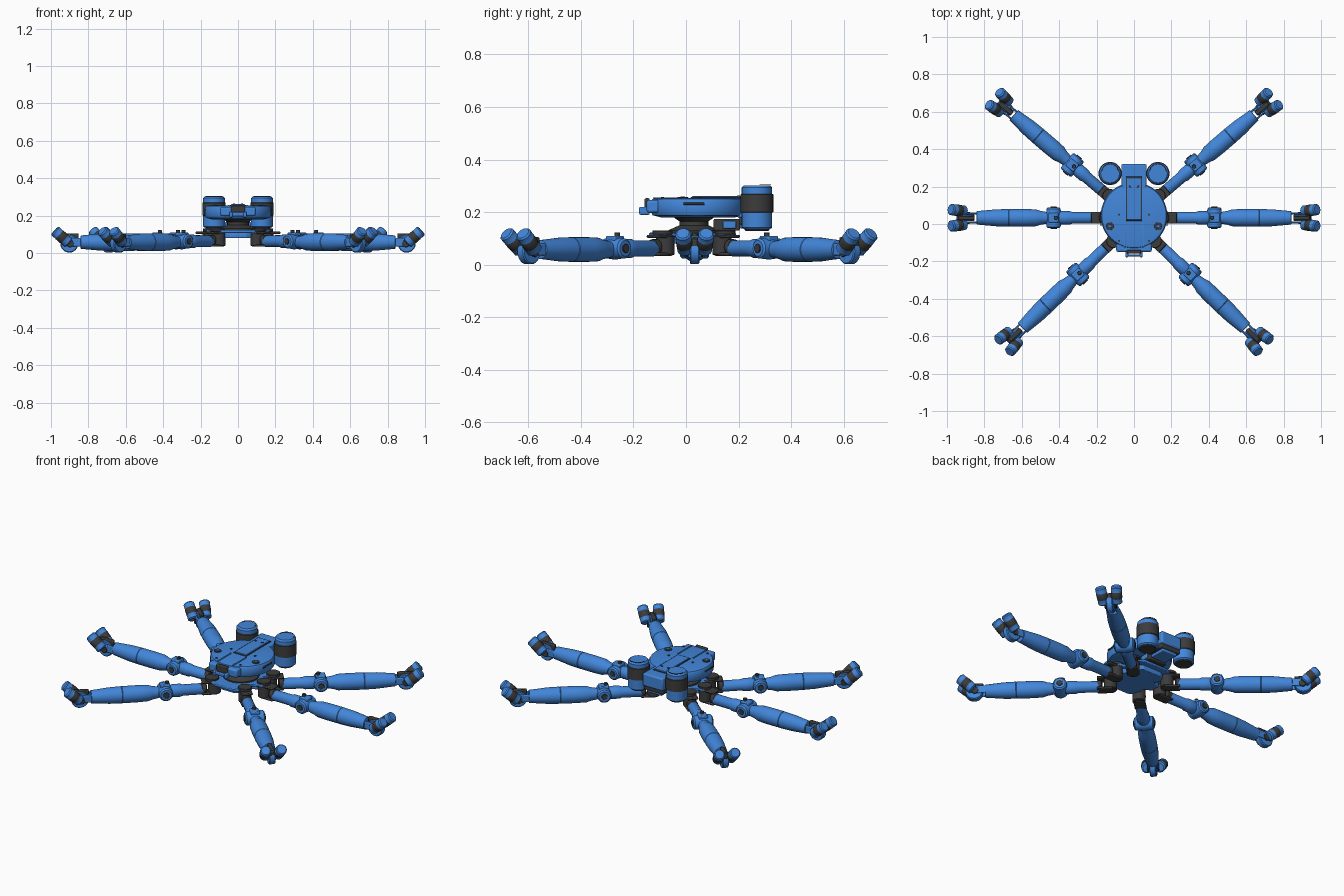
import bpy, bmesh, math
from mathutils import Matrix, Vector

if "Cube" in bpy.data.objects:
    bpy.data.objects.remove(bpy.data.objects["Cube"])


def material(name, rgb):
    m = bpy.data.materials.new(name)
    m.use_nodes = True
    m.diffuse_color = (*rgb, 1)
    m.node_tree.nodes["Principled BSDF"].inputs["Base Color"].default_value = (*rgb, 1)
    return m


BLUE = material("blue_shell", (0.055, 0.24, 0.70))
DARK = material("dark_rubber", (0.045, 0.045, 0.045))
MATS = (BLUE, DARK)
T = lambda x, y, z: Matrix.Translation((x, y, z))
AXIS_X = Matrix.Rotation(math.pi / 2, 4, 'Y')
AXIS_Y = Matrix.Rotation(-math.pi / 2, 4, 'X')
ID = Matrix.Identity(4)


def finish(name, bm, matrix, mat, dark_band=None, bevel=0):
    """Turn a bmesh into an object; faces inside dark_band (local z) go dark."""
    bmesh.ops.recalc_face_normals(bm, faces=bm.faces)
    for f in bm.faces:
        f.material_index = MATS.index(mat)
        if dark_band and dark_band[0] < f.calc_center_median().z < dark_band[1]:
            f.material_index = 1
    me = bpy.data.meshes.new(name)
    bm.to_mesh(me)
    bm.free()
    for m in MATS:
        me.materials.append(m)
    ob = bpy.data.objects.new(name, me)
    bpy.context.collection.objects.link(ob)
    ob.matrix_world = matrix
    if bevel:
        b = ob.modifiers.new("edges", 'BEVEL')
        b.width, b.segments = bevel, 2
    bpy.ops.object.select_all(action='DESELECT')
    ob.select_set(True)
    bpy.context.view_layer.objects.active = ob
    bpy.ops.object.shade_smooth_by_angle(angle=math.radians(35))
    return ob


def lathe(name, profile, matrix, mat=BLUE, segs=28, dark_band=None):
    """Spin (radius, height) pairs around local z."""
    bm = bmesh.new()
    rings = []
    for r, h in profile:
        rings.append([bm.verts.new((r * math.cos(a), r * math.sin(a), h))
                      for a in (2 * math.pi * i / segs for i in range(segs))])
    for lo, hi in zip(rings, rings[1:]):
        for i in range(segs):
            j = (i + 1) % segs
            bm.faces.new((lo[i], lo[j], hi[j], hi[i]))
    bm.faces.new(rings[0])
    bm.faces.new(rings[-1])
    return finish(name, bm, matrix, mat, dark_band)


def cyl(name, r, h, matrix, mat=BLUE, segs=24):
    c = min(r, h) * 0.12
    return lathe(name, [(r - c, -h / 2), (r, c - h / 2), (r, h / 2 - c), (r - c, h / 2)],
                 matrix, mat, segs)


def box(name, size, matrix, mat=BLUE, bevel=0.005):
    bm = bmesh.new()
    bmesh.ops.create_cube(bm, size=1)
    bmesh.ops.scale(bm, vec=size, verts=bm.verts)
    return finish(name, bm, matrix, mat, bevel=bevel)


def plate(name, outline, thick, matrix, mat=BLUE, bevel=0.004):
    """Extrude a flat outline along local z."""
    bm = bmesh.new()
    face = bm.faces.new([bm.verts.new((x, y, 0)) for x, y in outline])
    out = bmesh.ops.extrude_face_region(bm, geom=[face])
    bmesh.ops.translate(bm, vec=(0, 0, thick),
                        verts=[v for v in out["geom"] if isinstance(v, bmesh.types.BMVert)])
    return finish(name, bm, matrix, mat, bevel=bevel)


def leg(tag, knee, angle):
    """One leg lying along local x with the knee at the origin."""
    base = T(knee[0], knee[1], 0.062) @ Matrix.Rotation(math.radians(angle), 4, 'Z')
    n = lambda part: tag + "_" + part
    # hip: stacked dark drum and yoke plates
    cyl(n("hip_drum"), 0.036, 0.075, base @ T(-0.275, 0, 0.012), DARK)
    for z in (-0.022, 0.046):
        box(n("hip_yoke"), (0.085, 0.062, 0.012), base @ T(-0.245, 0, z), DARK)
    cyl(n("hip_collar"), 0.03, 0.03, base @ T(-0.215, 0, 0.005) @ AXIS_X, DARK)
    # thigh
    lathe(n("thigh"), [(0.027, -0.215), (0.031, -0.205), (0.031, -0.10), (0.036, -0.085),
                       (0.036, -0.04), (0.028, -0.02)], base @ AXIS_X)
    # knee
    lathe(n("knee"), [(0.03, -0.055), (0.038, -0.048), (0.04, -0.02), (0.043, 0),
                      (0.04, 0.02), (0.038, 0.048), (0.03, 0.055)], base @ AXIS_Y)
    box(n("knee_cap"), (0.055, 0.05, 0.02), base @ T(0, 0, 0.038))
    for s in (-1, 1):
        cyl(n("knee_bolt"), 0.017, 0.008, base @ T(0, s * 0.056, 0) @ AXIS_Y, DARK, 12)
    cyl(n("knee_pin"), 0.011, 0.02, base @ T(-0.012, 0.0, 0.05), DARK, 12)
    # shin, two sleeves with a seam between
    shin = base @ T(0, 0, -0.004)
    lathe(n("shin_upper"), [(0.028, 0.02), (0.033, 0.045), (0.037, 0.07), (0.045, 0.095),
                            (0.047, 0.15), (0.047, 0.238), (0.045, 0.24)], shin @ AXIS_X)
    lathe(n("shin_lower"), [(0.045, 0.24), (0.047, 0.242), (0.045, 0.31), (0.038, 0.385),
                            (0.036, 0.41), (0.03, 0.412)], shin @ AXIS_X)
    # ankle
    for s in (-1, 1):
        box(n("ankle_fork"), (0.075, 0.01, 0.045), base @ T(0.43, s * 0.024, -0.004))
        cyl(n("ankle_bolt"), 0.02, 0.008, base @ T(0.468, s * 0.028, -0.012) @ AXIS_Y, DARK, 16)
    cyl(n("ankle_wheel"), 0.048, 0.036, base @ T(0.472, 0, -0.012) @ AXIS_Y)
    box(n("ankle_link"), (0.085, 0.022, 0.03), base @ T(0.465, 0, 0.028), DARK)
    # two banded toe drums, tipped up and splayed
    for s in (-1, 1):
        toe = (base @ T(0.513, s * 0.04, 0.025) @ Matrix.Rotation(s * 0.12, 4, 'Z')
               @ Matrix.Rotation(math.radians(49), 4, 'Y'))
        lathe(n("toe"), [(0.022, -0.052), (0.03, -0.046), (0.03, -0.02), (0.031, -0.018),
                         (0.031, 0.016), (0.03, 0.018), (0.03, 0.044), (0.024, 0.05)],
              toe, dark_band=(-0.021, 0.018))
    box(n("toe_axle"), (0.03, 0.07, 0.03), base @ T(0.5, 0, 0.02), DARK)


# six legs, mirrored left and right
for row, x, y, a in (("front", 0.30, -0.27, -44), ("middle", 0.43, 0.033, 0),
                     ("back", 0.33, 0.315, 40.5)):
    leg(row + "_left_leg", (x, y), a)
    leg(row + "_right_leg", (-x, y), 180 - a)

# chassis plate joining the hips
outline = [(0.06, -0.14), (0.13, -0.10), (0.10, -0.03), (0.17, 0.0), (0.17, 0.066),
           (0.10, 0.09), (0.15, 0.15), (0.08, 0.19)]
outline += [(-x, y) for x, y in reversed(outline)]
plate("chassis_top", outline, 0.016, T(0, 0, 0.106))
core = [(x * 0.75, y * 0.8) for x, y in outline]
plate("chassis_core", core, 0.03, T(0, 0.005, 0.08))
for s in (-1, 1):
    for x, y in ((0.11, -0.09), (0.15, 0.033), (0.13, 0.15)):
        cyl("hip_cap", 0.038, 0.016, T(s * x, y, 0.123), DARK)

# neck and turntable
lathe("neck", [(0.10, 0.118), (0.10, 0.13), (0.055, 0.15), (0.055, 0.165), (0.085, 0.186)],
      T(0, 0.03, 0), DARK)
box("neck_block", (0.12, 0.10, 0.045), T(0, 0.155, 0.152), DARK)
for s in (-1, 1):
    box("neck_block_side", (0.012, 0.05, 0.03), T(s * 0.063, 0.165, 0.152))

# round upper body
lathe("body_disc", [(0.14, 0.18), (0.172, 0.188), (0.178, 0.2), (0.178, 0.24),
                    (0.172, 0.25), (0.16, 0.253)], T(0, 0.045, 0), segs=48)
for s in (-1, 1):
    box("side_slot", (0.006, 0.08, 0.008), T(s * 0.177, 0.03, 0.232), DARK, 0.001)
    cyl("deck_port", 0.021, 0.006, T(s * 0.128, -0.012, 0.254), DARK)
    cyl("deck_port_pin", 0.009, 0.008, T(s * 0.128, -0.012, 0.255), BLUE, 12)
    box("deck_rail", (0.008, 0.13, 0.005), T(s * 0.05, -0.06, 0.254), BLUE, 0.001)
    for y in (-0.09, 0.05):
        cyl("deck_screw", 0.006, 0.005, T(s * 0.08, y, 0.2545), DARK, 10)
box("hatch_rim", (0.086, 0.236, 0.006), T(0, 0.135, 0.254), DARK, 0.002)
box("hatch", (0.076, 0.226, 0.01), T(0, 0.135, 0.256), BLUE, 0.003)
for s in (-1, 1):
    cyl("hatch_screw", 0.006, 0.004, T(s * 0.022, 0.2, 0.262), DARK, 10)

# front face with sensor
box("front_lip", (0.19, 0.05, 0.05), T(0, -0.125, 0.222), BLUE, 0.01)
box("sensor_recess", (0.075, 0.02, 0.05), T(0, -0.148, 0.228), DARK)
for s in (-1, 1):
    box("sensor_arm", (0.016, 0.04, 0.03), T(s * 0.038, -0.158, 0.205))
box("sensor_bar", (0.09, 0.012, 0.022), T(0, -0.168, 0.207))

# rear pack: centre block and two banded tanks
box("pack_block", (0.135, 0.125, 0.075), T(0, 0.258, 0.215), BLUE, 0.008)
box("pack_seam", (0.13, 0.11, 0.03), T(0, 0.258, 0.168), DARK)
box("pack_base", (0.10, 0.10, 0.02), T(0, 0.255, 0.148))
for s in (-1, 1):
    lathe("tank", [(0.05, 0.135), (0.058, 0.142), (0.058, 0.198), (0.062, 0.2),
                   (0.062, 0.268), (0.058, 0.27), (0.058, 0.293), (0.05, 0.302)],
          T(s * 0.128, 0.27, 0), segs=36, dark_band=(0.197, 0.269))
    cyl("tank_foot", 0.045, 0.008, T(s * 0.128, 0.27, 0.133), DARK)
    # thin wire handle over the tank
    cu = bpy.data.curves.new("tank_wire", 'CURVE')
    cu.dimensions = '3D'
    cu.bevel_depth, cu.bevel_resolution = 0.0018, 1
    sp = cu.splines.new('POLY')
    sp.points.add(8)
    for i, p in enumerate(sp.points):
        a = math.pi * i / 8
        p.co = (s * 0.128 + 0.045 * math.cos(a), 0.28 + 0.042 * math.sin(a), 0.304, 1)
    cu.materials.append(DARK)
    bpy.context.collection.objects.link(bpy.data.objects.new("tank_wire", cu))
